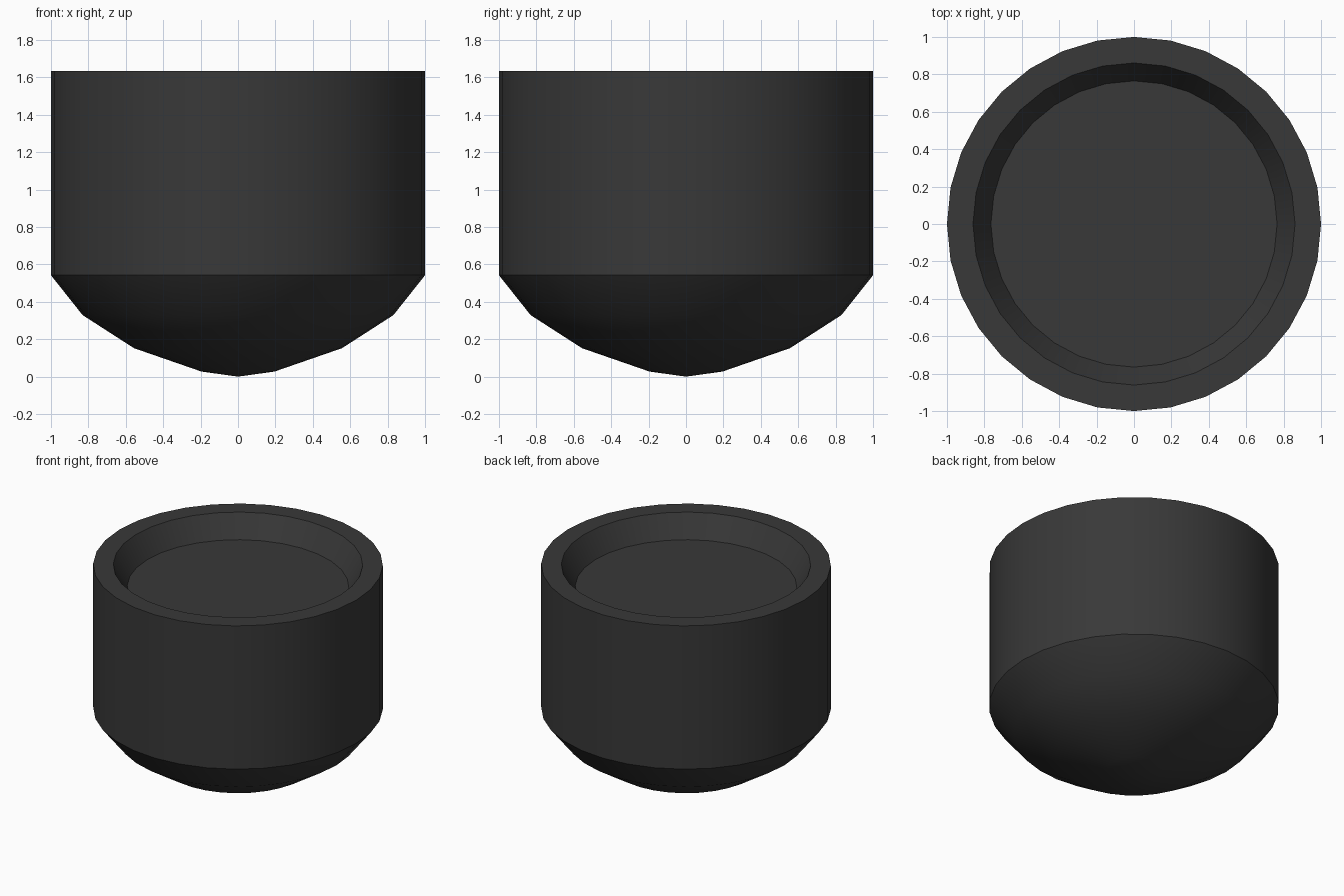
import bpy, bmesh, math

if "Cube" in bpy.data.objects:
    bpy.data.objects.remove(bpy.data.objects["Cube"])

SIDES = 32

# Outline as (radius, height), from the dome tip to the recessed top
profile = [
    (0.195, 0.027), (0.556, 0.152), (0.831, 0.329), (1.0, 0.542),  # rounded base
    (1.0, 1.633),                                                  # straight wall
    (0.861, 1.633), (0.765, 1.467),                                # rim and recess
]

bm = bmesh.new()


def ring(radius, z):
    step = 2 * math.pi / SIDES
    return [bm.verts.new((radius * math.cos(i * step), radius * math.sin(i * step), z))
            for i in range(SIDES)]


rings = [ring(r, z) for r, z in profile]
for low, high in zip(rings, rings[1:]):
    for i in range(SIDES):
        j = (i + 1) % SIDES
        bm.faces.new((low[i], low[j], high[j], high[i]))

# Pointed dome tip
tip = bm.verts.new((0, 0, 0))
for i in range(SIDES):
    bm.faces.new((tip, rings[0][(i + 1) % SIDES], rings[0][i]))

# Flat recess floor
bm.faces.new(rings[-1])
bmesh.ops.recalc_face_normals(bm, faces=bm.faces)

mesh = bpy.data.meshes.new("round_bottom_cap")
bm.to_mesh(mesh)
bm.free()
cap = bpy.data.objects.new("round_bottom_cap", mesh)
bpy.context.collection.objects.link(cap)

# Dark finish
dark = bpy.data.materials.new("dark_rubber")
dark.diffuse_color = (0.04, 0.04, 0.04, 1)
dark.use_nodes = True
dark.node_tree.nodes["Principled BSDF"].inputs["Base Color"].default_value = dark.diffuse_color
mesh.materials.append(dark)

# Smooth curves, crisp rims
bpy.context.view_layer.objects.active = cap
cap.select_set(True)
bpy.ops.object.shade_smooth_by_angle(angle=math.radians(30))
